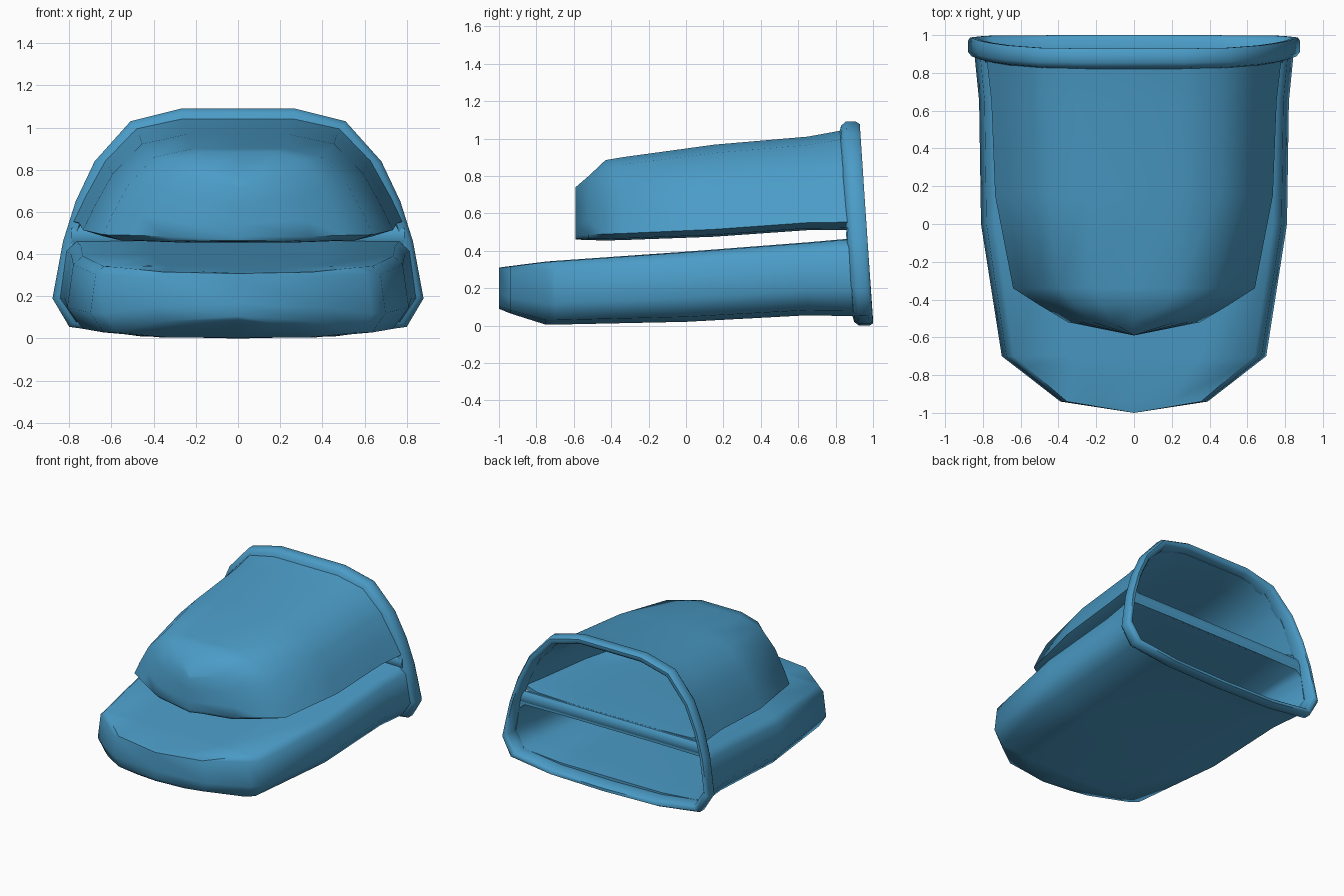
import bpy, bmesh, math

if "Cube" in bpy.data.objects:
    bpy.data.objects.remove(bpy.data.objects["Cube"])

blue = bpy.data.materials.new("mitt blue")
blue.use_nodes = True
color = (0.07, 0.33, 0.57, 1)
blue.diffuse_color = color
blue.node_tree.nodes["Principled BSDF"].inputs["Base Color"].default_value = color


def mirror_profile(half):
    """Close a half profile, running top to bottom, across x = 0."""
    return half + [(-x, z) for x, z in reversed(half[1:-1])]


def skin(name, rings, closed=False, cap=False):
    """Join rings of points into one smooth surface."""
    bm = bmesh.new()
    loops = [[bm.verts.new(p) for p in ring] for ring in rings]
    pairs = list(zip(loops, loops[1:]))
    if closed:
        pairs.append((loops[-1], loops[0]))
    for a, b in pairs:
        n = len(a)
        for i in range(n):
            j = (i + 1) % n
            bm.faces.new((a[i], a[j], b[j], b[i]))
    if cap:
        bm.faces.new(loops[0])
        bm.faces.new(loops[-1])
    bmesh.ops.remove_doubles(bm, verts=bm.verts, dist=0.0005)
    bmesh.ops.recalc_face_normals(bm, faces=bm.faces)
    mesh = bpy.data.meshes.new(name)
    bm.to_mesh(mesh)
    bm.free()
    mesh.materials.append(blue)
    obj = bpy.data.objects.new(name, mesh)
    bpy.context.collection.objects.link(obj)
    bpy.ops.object.select_all(action="DESELECT")
    obj.select_set(True)
    bpy.context.view_layer.objects.active = obj
    bpy.ops.object.shade_smooth_by_angle(angle=math.radians(55))
    return obj


def pouch(name, half, stations):
    """Hollow pouch: outer skin to the back, then inner skin to the front.
    Stations are (y, half width, bottom, top)."""
    profile = mirror_profile(half)

    def ring(y, w, low, high):
        return [(x * w, y, low + t * (high - low)) for x, t in profile]

    outer = [ring(*s) for s in stations]
    inner = []
    for k, (y, w, low, high) in enumerate(stations):
        back = k == len(stations) - 1
        inner.append(ring(y if back else y + 0.055, max(w - 0.03, 0),
                          low + 0.025, high - 0.025))
    return skin(name, outer + inner[::-1])


# Upper pouch: arched top on a flat floor
pouch("upper_pouch",
      [(0, 1), (0.34, 1), (0.62, 0.91), (0.81, 0.62), (0.93, 0.3),
       (1, 0.08), (0.87, 0.02), (0.5, 0), (0, 0)],
      [(-0.59, 0, 0.46, 0.74), (-0.52, 0.35, 0.457, 0.80),
       (-0.43, 0.5, 0.455, 0.885), (-0.34, 0.64, 0.457, 0.90),
       (0.15, 0.735, 0.475, 0.967), (0.65, 0.755, 0.51, 1.01),
       (0.87, 0.78, 0.51, 1.05)])

# Lower pouch: longer, wide and flat
pouch("lower_pouch",
      [(0, 1), (0.5, 1), (0.91, 0.99), (0.965, 0.88), (1, 0.34),
       (0.91, 0.07), (0.52, 0), (0, 0)],
      [(-1, 0, 0.09, 0.31), (-0.94, 0.39, 0.065, 0.318),
       (-0.75, 0.635, 0.005, 0.342), (-0.70, 0.70, 0.005, 0.346),
       (0, 0.81, 0.02, 0.395), (0.65, 0.82, 0.055, 0.445),
       (0.90, 0.845, 0.05, 0.467)])

# Collar: rounded band around the open back, leaning slightly
outline = mirror_profile(
    [(0, 1.09), (0.27, 1.09), (0.51, 1.03), (0.68, 0.84), (0.77, 0.65),
     (0.83, 0.46), (0.88, 0.19), (0.80, 0.055), (0.46, 0.01), (0, 0)])
section = [(0.055, 0.89), (0.02, 0.90), (0, 0.925), (0, 0.98),
           (0.012, 1.0), (0.035, 1.0), (0.05, 0.98), (0.062, 0.91)]
skin("collar",
     [[(x * (1 - d / 0.88), y - 0.065 * z, 0.5 + (z - 0.5) * (1 - d / 0.55))
       for x, z in outline] for d, y in section], closed=True)

# Divider: rounded bar between the two openings
sides = 10
bar = [(math.cos(a), math.sin(a))
       for a in (2 * math.pi * i / sides for i in range(sides))]
skin("divider",
     [[(x, 0.88 + 0.025 * c, 0.488 + 0.05 * s) for c, s in bar]
      for x in (-0.79, -0.4, 0, 0.4, 0.79)], cap=True)
